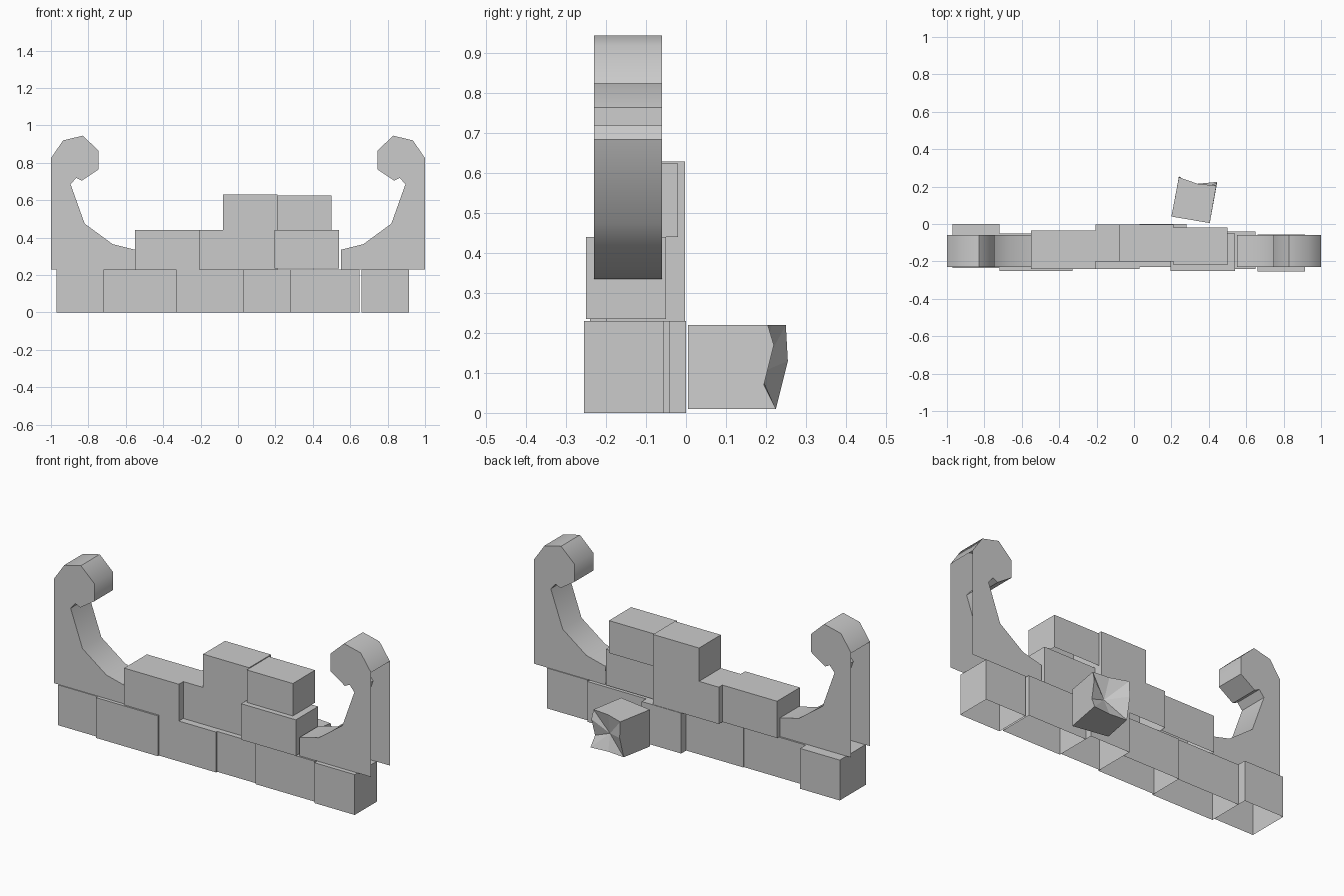
import bpy
import bmesh
import math

cube = bpy.data.objects.get("Cube")
if cube:
    bpy.data.objects.remove(cube, do_unlink=True)

GREY = (0.6, 0.6, 0.6, 1.0)
stone = bpy.data.materials.new("stone_grey")
stone.use_nodes = True
stone.diffuse_color = GREY
stone.node_tree.nodes["Principled BSDF"].inputs["Base Color"].default_value = GREY


def finish(name, bm):
    mesh = bpy.data.meshes.new(name)
    bm.to_mesh(mesh)
    bm.free()
    mesh.materials.append(stone)
    obj = bpy.data.objects.new(name, mesh)
    bpy.context.collection.objects.link(obj)
    return obj


def prism(name, profile, y0, y1, open_sides=(0,)):
    """Extrude a front profile (counterclockwise) in y, leaving some sides open."""
    bm = bmesh.new()
    front = [bm.verts.new((x, y0, z)) for x, z in profile]
    back = [bm.verts.new((x, y1, z)) for x, z in profile]
    bm.faces.new(front)
    bm.faces.new(back[::-1])
    n = len(profile)
    for i in range(n):
        if i not in open_sides:
            j = (i + 1) % n
            bm.faces.new((front[j], front[i], back[i], back[j]))
    return finish(name, bm)


def block(name, x0, x1, z0, z1, y0, y1):
    return prism(name, [(x0, z0), (x1, z0), (x1, z1), (x0, z1)], y0, y1)


# Bottom course, hollow underneath
course = [
    (-0.97, -0.72, -0.235, 0.0),
    (-0.72, -0.33, -0.25, -0.05),
    (-0.33, 0.03, -0.24, -0.045),
    (0.03, 0.28, -0.23, 0.0),
    (0.28, 0.65, -0.24, -0.04),
    (0.66, 0.915, -0.255, -0.055),
]
for i, (x0, x1, y0, y1) in enumerate(course):
    block(f"bottom_block_{i + 1}", x0, x1, 0.0, 0.23, y0, y1)

# Upper courses
block("middle_block_right", -0.55, -0.205, 0.23, 0.44, -0.24, -0.035)
block("middle_block_left", 0.195, 0.54, 0.235, 0.44, -0.25, -0.05)
block("top_block", 0.21, 0.5, 0.44, 0.625, -0.22, -0.02)
prism("stepped_block",
      [(-0.205, 0.23), (0.21, 0.23), (0.21, 0.63), (-0.08, 0.63),
       (-0.08, 0.44), (-0.205, 0.44)], -0.2, -0.003)

# Curled end pieces, open at the bottom, the outer side and the inner end
curl = [(-1, 0.23), (-0.55, 0.23), (-0.55, 0.335), (-0.67, 0.365),
        (-0.82, 0.475), (-0.895, 0.685), (-0.865, 0.72), (-0.835, 0.705),
        (-0.745, 0.765), (-0.745, 0.865), (-0.83, 0.945), (-0.935, 0.92),
        (-1, 0.825)]
hook = prism("curled_ends", curl, -0.23, -0.06, open_sides=(0, 1, len(curl) - 1))
mirror = hook.modifiers.new("mirror", "MIRROR")
mirror.use_mirror_merge = False
bpy.context.view_layer.objects.active = hook
hook.select_set(True)
bpy.ops.object.shade_smooth_by_angle(angle=math.radians(50))

# Fallen stone with a broken, hollowed back
bm = bmesh.new()
corners = [(0.405, 0.005, 0.22), (0.405, 0.005, 0.01),
           (0.2, 0.04, 0.01), (0.2, 0.04, 0.22)]
rim_points = [(0.44, 0.205, 0.22), (0.443, 0.22, 0.17), (0.437, 0.195, 0.07),
              (0.445, 0.225, 0.01), (0.34, 0.215, 0.01), (0.235, 0.225, 0.01),
              (0.24, 0.255, 0.13), (0.24, 0.25, 0.22), (0.34, 0.215, 0.22)]
c = [bm.verts.new(p) for p in corners]
rim = [bm.verts.new(p) for p in rim_points]
pit = bm.verts.new((0.35, 0.185, 0.1))
bm.faces.new(c)
bm.faces.new([c[1], c[0]] + rim[0:4])
bm.faces.new([c[2], c[1]] + rim[3:6])
bm.faces.new([c[3], c[2]] + rim[5:8])
bm.faces.new([c[0], c[3], rim[7], rim[8], rim[0]])
for i, v in enumerate(rim):
    bm.faces.new((v, rim[(i + 1) % len(rim)], pit))
bmesh.ops.recalc_face_normals(bm, faces=bm.faces)
finish("fallen_stone", bm)
